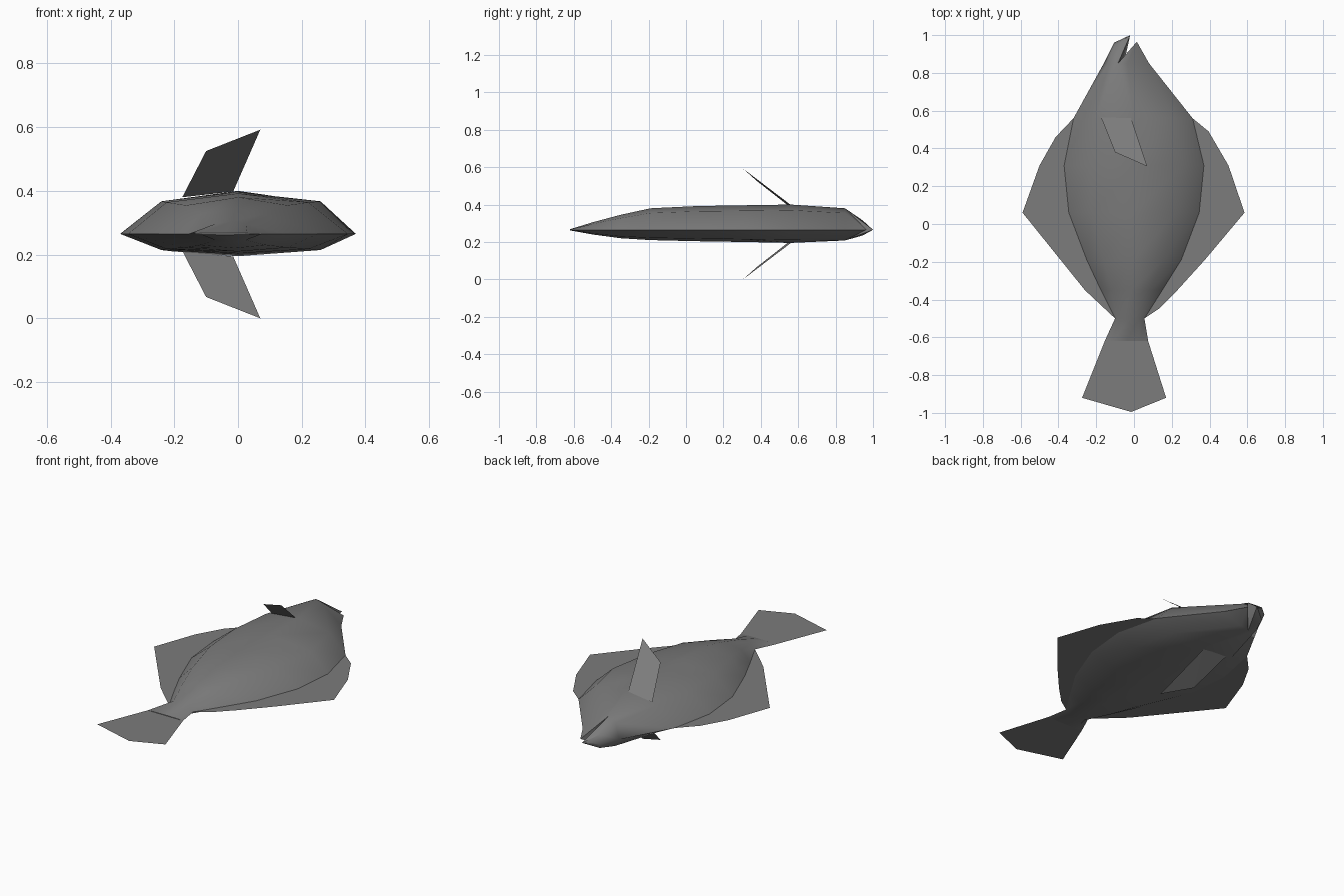
import bpy, bmesh, math

cube = bpy.data.objects.get("Cube")
if cube:
    bpy.data.objects.remove(cube, do_unlink=True)

MID = 0.265  # height of the body rim and flat fins

grey = bpy.data.materials.new("fish grey")
grey.use_nodes = True
colour = (0.2, 0.2, 0.2, 1)
grey.diffuse_color = colour
bsdf = grey.node_tree.nodes["Principled BSDF"]
bsdf.inputs["Base Color"].default_value = colour
bsdf.inputs["Roughness"].default_value = 0.8


def finish(name, bm, solid=False):
    if solid:
        bmesh.ops.recalc_face_normals(bm, faces=bm.faces[:])
    mesh = bpy.data.meshes.new(name)
    bm.to_mesh(mesh)
    bm.free()
    mesh.materials.append(grey)
    obj = bpy.data.objects.new(name, mesh)
    bpy.context.collection.objects.link(obj)
    return obj


def sheet(name, points):
    """One thin fin from its outline."""
    bm = bmesh.new()
    face = bm.faces.new([bm.verts.new(p) for p in points])
    face.normal_update()
    if face.normal.z < 0:
        face.normal_flip()
    bmesh.ops.triangulate(bm, faces=[face])
    return finish(name, bm)


# Body: y, left edge x, crest x, right edge x, top z, bottom z, right shoulder ratio
STATIONS = [
    (-0.62, -0.155, -0.04, 0.075, 0.268, 0.262, 0.60),
    (-0.50, -0.10, -0.02, 0.055, 0.305, 0.240, 0.60),
    (-0.35, -0.175, -0.01, 0.15, 0.345, 0.220, 0.60),
    (-0.19, -0.25, 0.00, 0.25, 0.380, 0.210, 0.62),
    (0.06, -0.345, 0.00, 0.345, 0.392, 0.204, 0.64),
    (0.31, -0.37, 0.00, 0.37, 0.396, 0.200, 0.70),
    (0.56, -0.32, 0.00, 0.31, 0.400, 0.195, 0.66),
    (0.85, -0.16, -0.085, 0.08, 0.380, 0.208, 0.30),
]
bm = bmesh.new()
rings = []
for y, xl, xc, xr, top, bot, k in STATIONS:
    up = MID + 0.78 * (top - MID)
    down = MID + 0.78 * (bot - MID)
    sl, sr = xc + 0.65 * (xl - xc), xc + k * (xr - xc)
    section = [(xl, MID), (sl, up), (xc, top), (sr, up),
               (xr, MID), (sr, down), (xc, bot), (sl, down)]
    rings.append([bm.verts.new((x, y, z)) for x, z in section])
for a, b in zip(rings, rings[1:]):
    for i in range(8):
        j = (i + 1) % 8
        bm.faces.new((a[i], a[j], b[j], b[i]))
bm.faces.new(rings[0])

# Open mouth: two jaws continue the last ring and meet at the mouth corner
L, LS, T, RS, R, RB, B, LB = rings[-1]
corner = bm.verts.new((-0.05, 0.865, MID))
chin = bm.verts.new((-0.105, 0.96, MID))
left_tip = bm.verts.new((-0.02, 1.0, MID))
right_tip = bm.verts.new((0.015, 0.965, MID))
for shoulder, crest, r_shoulder, z in ((LS, T, RS, 0.315), (LB, B, RB, 0.235)):
    lip = bm.verts.new((-0.10, 0.945, z))
    for face in ((L, shoulder, lip, chin), (shoulder, crest, lip),
                 (crest, left_tip, lip), (chin, lip, left_tip),
                 (crest, corner, left_tip),
                 (crest, r_shoulder, right_tip), (r_shoulder, R, right_tip),
                 (corner, crest, right_tip)):
        bm.faces.new(face)
body = finish("body", bm, solid=True)
bpy.ops.object.select_all(action='DESELECT')
body.select_set(True)
bpy.context.view_layer.objects.active = body
bpy.ops.object.shade_smooth_by_angle(angle=math.radians(45))

# Flat fins in the plane of the rim
FLAT_FINS = {
    "tail_fin": [(-0.155, -0.62), (-0.275, -0.92), (-0.015, -0.995),
                 (0.17, -0.92), (0.075, -0.62)],
    "right_edge_fin": [(-0.10, -0.50), (-0.26, -0.35), (-0.59, 0.06),
                       (-0.50, 0.31), (-0.415, 0.46), (-0.32, 0.56),
                       (-0.36, 0.31), (-0.335, 0.06), (-0.24, -0.19)],
    "left_edge_fin": [(0.055, -0.50), (0.13, -0.45), (0.23, -0.35),
                      (0.375, -0.19), (0.585, 0.06), (0.50, 0.31),
                      (0.395, 0.49), (0.31, 0.56), (0.36, 0.31),
                      (0.335, 0.06), (0.24, -0.19)],
}
for name, outline in FLAT_FINS.items():
    sheet(name, [(x, y, MID) for x, y in outline])

# Raised side fins, mirrored above and below
PECTORAL = [(-0.175, 0.565, 0.38), (-0.015, 0.56, 0.398),
            (0.07, 0.305, 0.592), (-0.10, 0.38, 0.525)]
sheet("upper_side_fin", PECTORAL)
sheet("lower_side_fin", [(x, y, 0.592 - z) for x, y, z in PECTORAL])
